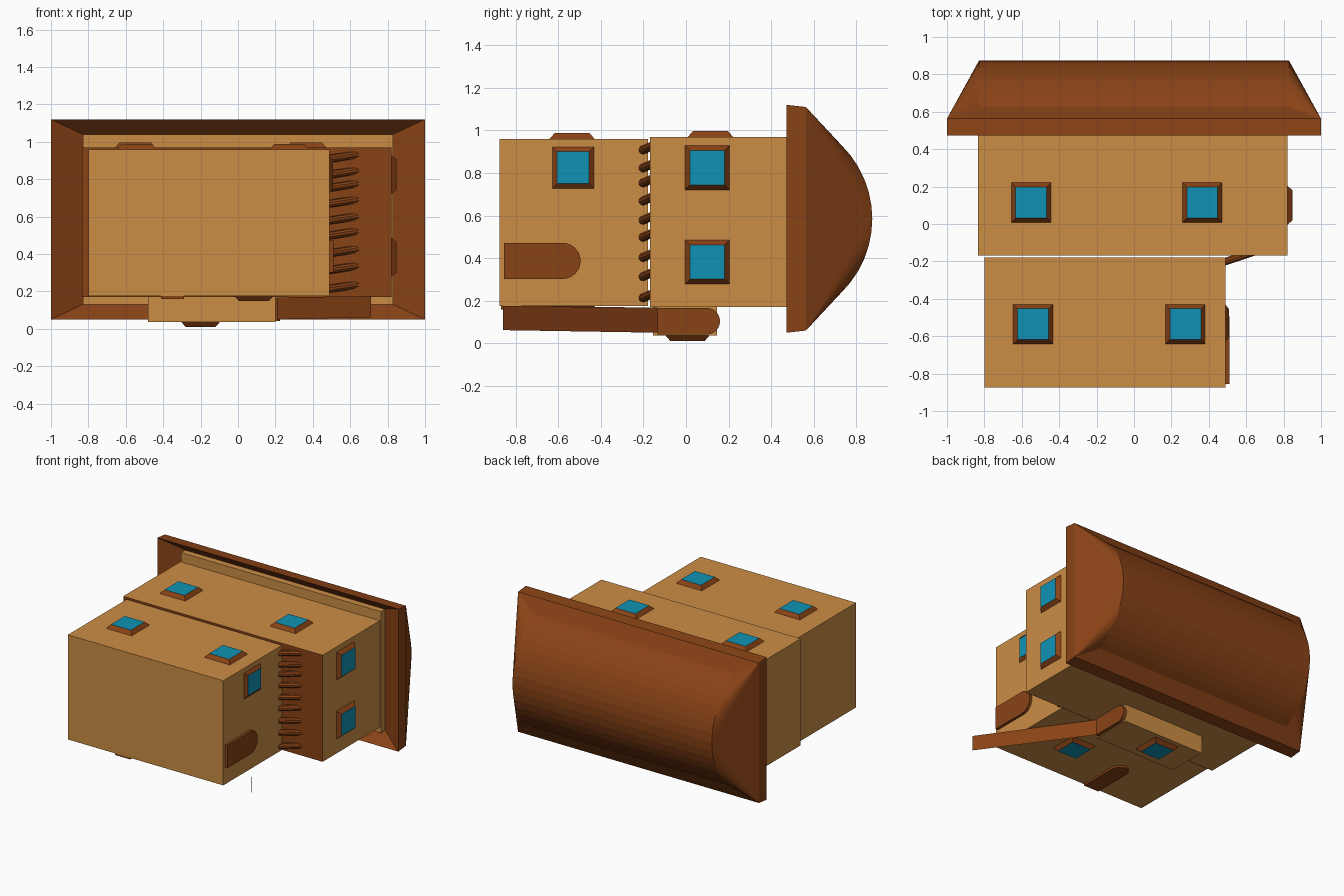
import bpy, bmesh, math
from mathutils import Vector, Matrix

if "Cube" in bpy.data.objects:
    bpy.data.objects.remove(bpy.data.objects["Cube"])


def material(name, rgb):
    m = bpy.data.materials.new(name)
    m.diffuse_color = (*rgb, 1)
    m.use_nodes = True
    m.node_tree.nodes["Principled BSDF"].inputs["Base Color"].default_value = m.diffuse_color
    return m


WALL = material("wall", (0.60, 0.27, 0.06))
WOOD = material("wood", (0.25, 0.055, 0.008))
GLASS = material("glass", (0.005, 0.29, 0.46))


def finish(name, bm, *mats, normals=True):
    if normals:
        bmesh.ops.recalc_face_normals(bm, faces=bm.faces)
    me = bpy.data.meshes.new(name)
    bm.to_mesh(me)
    bm.free()
    for m in mats:
        me.materials.append(m)
    ob = bpy.data.objects.new(name, me)
    bpy.context.collection.objects.link(ob)
    return ob


def box(name, lo, hi, wood_underside=False):
    lo, hi = Vector(lo), Vector(hi)
    bm = bmesh.new()
    bmesh.ops.create_cube(bm, size=1)
    for v in bm.verts:
        v.co = Vector([lo[i] if v.co[i] < 0 else hi[i] for i in range(3)])
    bm.normal_update()
    if wood_underside:
        for f in bm.faces:
            f.material_index = int(f.normal.y < -0.9)
    return finish(name, bm, WALL, WOOD)


# local frames (right, up, outward) for each wall; the house's up is +y
FRAMES = {
    "top": ((1, 0, 0), (0, 1, 0), (0, 0, 1)),
    "side": ((0, 0, -1), (0, 1, 0), (1, 0, 0)),
    "bottom": ((-1, 0, 0), (0, 1, 0), (0, 0, -1)),
}


def place(ob, wall, pos):
    m = Matrix([Vector(a) for a in FRAMES[wall]]).transposed().to_4x4()
    ob.data.transform(Matrix.Translation(pos) @ m)


def window(name, wall, pos, size=0.215, depth=0.027):
    # bevelled frame with a glass face on top
    bm = bmesh.new()
    bmesh.ops.create_cube(bm, size=1)
    for v in bm.verts:
        s = size if v.co.z < 0 else size - 0.05
        v.co = (v.co.x * s, v.co.y * s, depth if v.co.z > 0 else -0.002)
    bm.normal_update()
    for f in bm.faces:
        f.material_index = int(f.normal.z > 0.9)
    place(finish(name, bm, WOOD, GLASS), wall, pos)


def door(name, wall, pos, width, height, depth=0.02):
    # flat slab with an arched head; pos is the middle of the sill
    r = width / 2
    pts = [(-r, 0), (r, 0)]
    pts += [(r * math.cos(a), height - r + r * math.sin(a))
            for a in [math.pi * i / 12 for i in range(13)]]
    bm = bmesh.new()
    f = bm.faces.new([bm.verts.new((x, y, -0.002)) for x, y in pts])
    ext = bmesh.ops.extrude_face_region(bm, geom=[f])
    for v in ext["geom"]:
        if isinstance(v, bmesh.types.BMVert):
            v.co.z = depth
    place(finish(name, bm, WOOD), wall, pos)


# storeys and side porch
box("lower_storey", (-0.80, -0.875, 0.175), (0.49, -0.178, 0.96))
box("upper_storey", (-0.835, -0.168, 0.17), (0.82, 0.52, 0.97), True)
box("porch", (-0.48, -0.155, 0.037), (0.20, 0.145, 0.175))
box("ceiling", (-0.83, 0.51, 0.13), (0.83, 0.558, 1.04))

# windows
for i, (wall, pos, size) in enumerate([
        ("top", (-0.54, -0.535, 0.96), 0.215),
        ("top", (0.275, -0.535, 0.96), 0.215),
        ("top", (-0.55, 0.115, 0.97), 0.215),
        ("top", (0.365, 0.115, 0.97), 0.215),
        ("side", (0.49, -0.53, 0.825), 0.20),
        ("side", (0.82, 0.10, 0.825), 0.212),
        ("side", (0.82, 0.10, 0.382), 0.212),
        ("bottom", (0.085, -0.53, 0.175), 0.21),
        ("bottom", (-0.20, 0.007, 0.037), 0.21)]):
    depth = 0.018 if wall == "side" and pos[0] < 0.5 else 0.027
    window(f"window_{i + 1}", wall, pos, size, depth)

# doors
door("side_door", "side", (0.49, -0.855, 0.387), 0.17, 0.36)
door("front_door", "bottom", (-0.35, -0.87, 0.175), 0.125, 0.36, 0.015)
door("porch_door", "side", (0.20, -0.135, 0.104), 0.125, 0.295, 0.025)

# thin stair ramp from the porch door to the ground
bm = bmesh.new()
bm.faces.new([bm.verts.new(p) for p in (
    (0.21, -0.135, 0.05), (0.21, -0.135, 0.168),
    (0.71, -0.86, 0.175), (0.71, -0.86, 0.062))])
finish("stair_ramp", bm, WOOD, normals=False)

# sloping log struts under the overhang
for i, z in enumerate((0.92, 0.835, 0.765, 0.68, 0.59, 0.51, 0.415, 0.325, 0.225)):
    a, b = Vector((0.47, -0.207, z - 0.014)), Vector((0.64, -0.15, z + 0.012))
    bm = bmesh.new()
    rot = (b - a).to_track_quat('Z', 'Y').to_matrix().to_4x4()
    bmesh.ops.create_cone(bm, cap_ends=True, segments=10, radius1=0.021,
                          radius2=0.021, depth=(b - a).length,
                          matrix=Matrix.Translation((a + b) / 2) @ rot)
    finish(f"strut_{i + 1}", bm, WOOD)

# barrel roof with hipped ends and a flared eave
N, R, CZ, CY = 16, 0.486, 0.585, 0.389
HALF = math.asin(0.425 / R)
bm = bmesh.new()
arcs, rims = [], []
for sx in (-1, 1):
    arc = []
    for i in range(N + 1):
        t = -HALF + 2 * HALF * i / N
        arc.append(bm.verts.new((sx * 0.828, CY + R * math.cos(t), CZ + R * math.sin(t))))
    arcs.append(arc)
    # eave top, eave bottom and inner soffit corners, low z then high z
    rims.append([[bm.verts.new((sx * x, y, CZ + s * h)) for s in (-1, 1)]
                 for x, y, h in ((1, 0.563, 0.525), (1, 0.472, 0.535), (0.83, 0.56, 0.455))])
    top = rims[-1][0]
    for i in range(N):
        bm.faces.new((arc[i], arc[i + 1], top[0] if i < N // 2 else top[1]))
    bm.faces.new((top[0], arc[N // 2], top[1]))
    for k in (0, 1):
        bm.faces.new((*rims[-1][k], *reversed(rims[-1][k + 1])))
for i in range(N):
    bm.faces.new((arcs[0][i], arcs[0][i + 1], arcs[1][i + 1], arcs[1][i]))
L, Rr = rims
for s in (0, 1):
    bm.faces.new((arcs[0][-s], arcs[1][-s], Rr[0][s], L[0][s]))
    for k in (0, 1):
        bm.faces.new((L[k][s], Rr[k][s], Rr[k + 1][s], L[k + 1][s]))
bm.faces.new((*L[2], *reversed(Rr[2])))
finish("roof", bm, WOOD)
